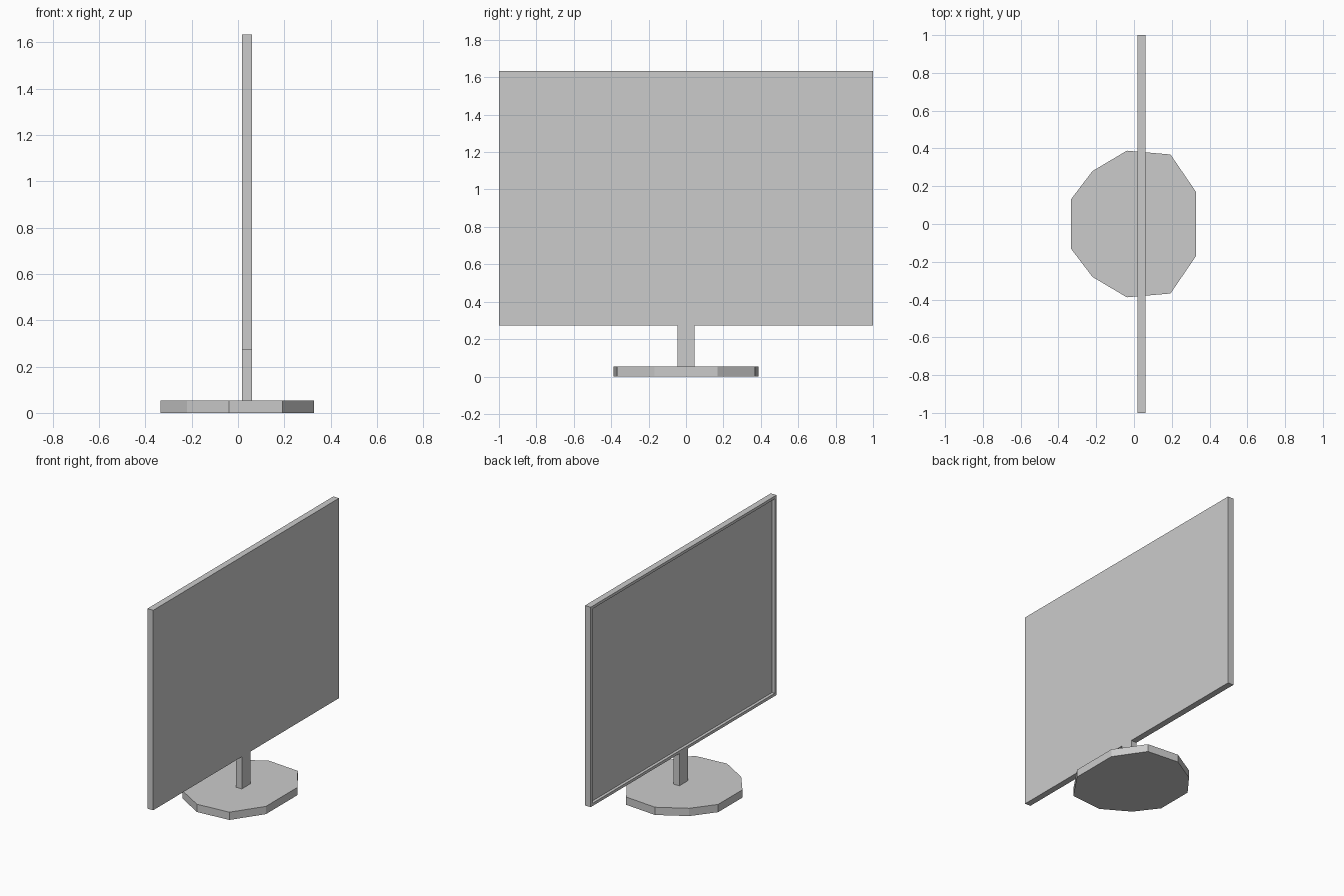
import bpy, bmesh
from mathutils import Vector

cube = bpy.data.objects.get("Cube")
if cube:
    bpy.data.objects.remove(cube, do_unlink=True)

# Single grey plastic
grey = bpy.data.materials.new("grey_plastic")
grey.use_nodes = True
colour = (0.6, 0.6, 0.6, 1)
grey.diffuse_color = colour
grey.node_tree.nodes["Principled BSDF"].inputs["Base Color"].default_value = colour

X0, X1 = 0.018, 0.061      # screen side and back of the panel
BASE_TOP, PANEL_LOW, PANEL_TOP = 0.053, 0.272, 1.634


def finish(bm, name):
    bmesh.ops.recalc_face_normals(bm, faces=bm.faces)
    mesh = bpy.data.meshes.new(name)
    bm.to_mesh(mesh)
    bm.free()
    mesh.materials.append(grey)
    obj = bpy.data.objects.new(name, mesh)
    bpy.context.collection.objects.link(obj)
    return obj


def box(low, high):
    low, high = Vector(low), Vector(high)
    bm = bmesh.new()
    bmesh.ops.create_cube(bm, size=1)
    bmesh.ops.scale(bm, vec=high - low, verts=bm.verts)
    bmesh.ops.translate(bm, vec=(low + high) / 2, verts=bm.verts)
    return bm


# Panel with a thin rim around a recessed screen on the -x side
bm = box((X0, -1, PANEL_LOW), (X1, 1, PANEL_TOP))
bm.normal_update()
screen = min(bm.faces, key=lambda f: f.normal.x)
bmesh.ops.inset_region(bm, faces=[screen], thickness=0.027)
walls = bmesh.ops.inset_region(bm, faces=[screen], thickness=0.0)
bmesh.ops.translate(bm, vec=(0.02, 0, 0), verts=screen.verts)
finish(bm, "screen_panel")

# Post, flush with both panel faces
finish(box((X0, -0.046, BASE_TOP), (X1, 0.046, PANEL_LOW)), "stand_post")

# Irregular ten-sided foot, mirrored across y
half = [(-0.334, 0.13), (-0.22, 0.28), (-0.038, 0.388), (0.193, 0.368), (0.329, 0.169)]
outline = half + [(x, -y) for x, y in reversed(half)]
bm = bmesh.new()
bottom = bm.faces.new([bm.verts.new((x, y, 0)) for x, y in outline])
top = bmesh.ops.extrude_face_region(bm, geom=[bottom], use_keep_orig=True)["geom"]
bmesh.ops.translate(bm, vec=(0, 0, BASE_TOP),
                    verts=[g for g in top if isinstance(g, bmesh.types.BMVert)])
finish(bm, "stand_foot")
